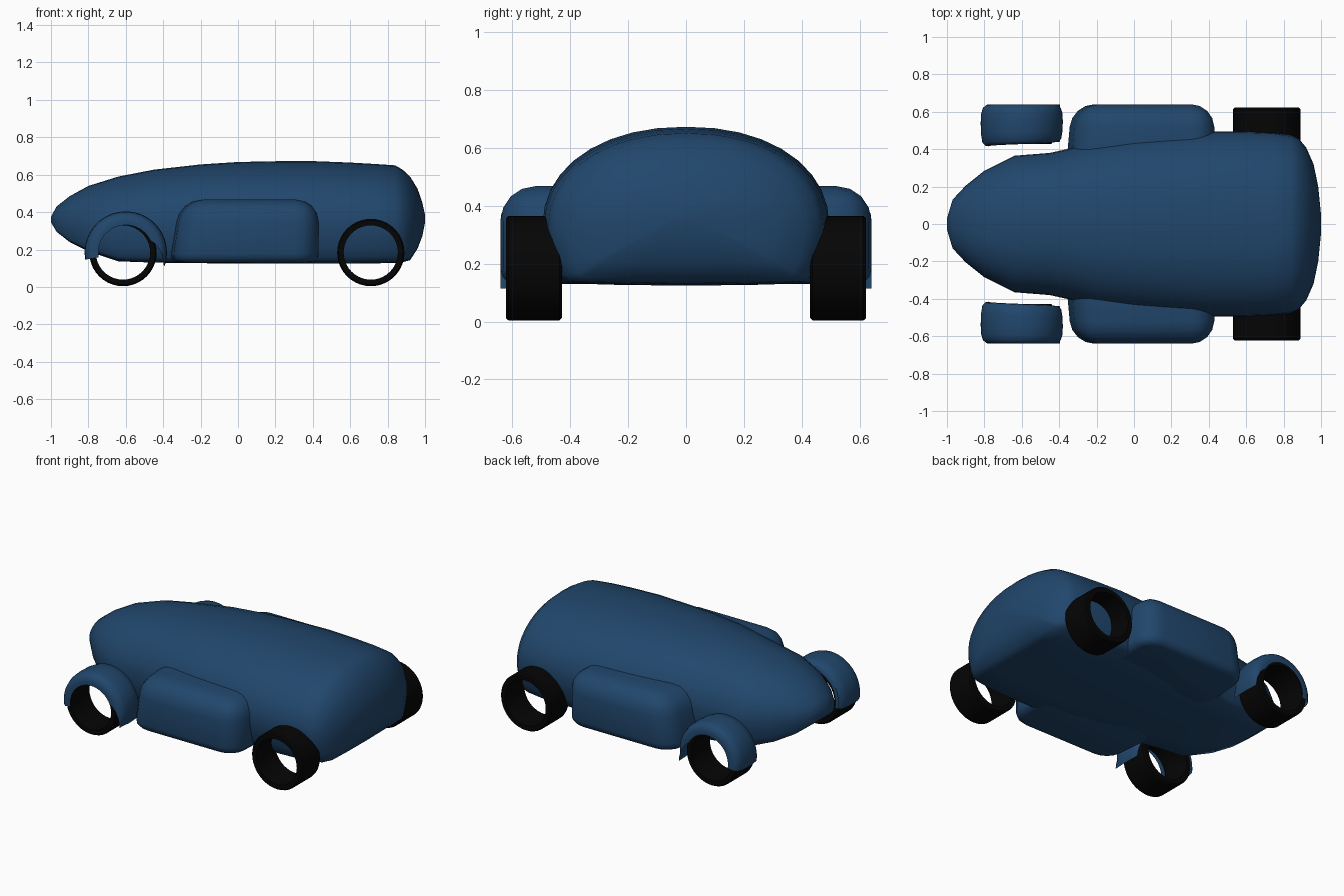
import bpy, bmesh, math
from math import sin, cos, pi, radians

if "Cube" in bpy.data.objects:
    bpy.data.objects.remove(bpy.data.objects["Cube"])


def material(name, rgb):
    m = bpy.data.materials.new(name)
    m.diffuse_color = (*rgb, 1)
    m.use_nodes = True
    m.node_tree.nodes["Principled BSDF"].inputs["Base Color"].default_value = m.diffuse_color
    return m


BLUE = material("body blue", (0.015, 0.062, 0.15))
BLACK = material("tyre black", (0.0015, 0.0015, 0.0015))


def finish(name, bm, mat, angle=40):
    bmesh.ops.recalc_face_normals(bm, faces=bm.faces)
    me = bpy.data.meshes.new(name)
    bm.to_mesh(me)
    bm.free()
    me.materials.append(mat)
    ob = bpy.data.objects.new(name, me)
    bpy.context.collection.objects.link(ob)
    bpy.ops.object.select_all(action='DESELECT')
    ob.select_set(True)
    bpy.context.view_layer.objects.active = ob
    bpy.ops.object.shade_smooth_by_angle(angle=radians(angle))
    return ob


def bridge(bm, rings, close_ring=True, close_path=False):
    """Skin a list of vertex rings with quads."""
    n = len(rings[0])
    pairs = list(zip(rings, rings[1:]))
    if close_path:
        pairs.append((rings[-1], rings[0]))
    for a, b in pairs:
        for i in range(n if close_ring else n - 1):
            j = (i + 1) % n
            bm.faces.new((a[i], a[j], b[j], b[i]))


# Body: loft of domed sections (x, half width, top, bottom)
STATIONS = [
    (-1.0, .03, .375, .345), (-.97, .13, .43, .295), (-.9, .205, .485, .24),
    (-.8, .285, .54, .19), (-.64, .365, .59, .137), (-.45, .38, .627, .13),
    (-.36, .40, .637, .129), (-.2, .44, .655, .127), (0, .465, .668, .125),
    (.2, .48, .672, .124), (.42, .495, .672, .124), (.6, .495, .665, .124),
    (.74, .49, .657, .126), (.84, .475, .65, .129), (.88, .457, .627, .132),
    (.92, .41, .59, .143), (.96, .32, .525, .205), (.985, .2, .452, .27),
    (1.0, .05, .385, .345)]


def body_section(hw, top, bot):
    mid = bot + (top - bot) * 0.38
    pts = []
    for i in range(19):                          # dome over the top
        a = pi * i / 18
        c, s = cos(a), max(sin(a), 0)
        pts.append((math.copysign(abs(c) ** .92, c) * hw, mid + (top - mid) * s ** .95))
    low = [(.985, .3), (.95, .62), (.91, .85), (.86, .96), (.45, .99)]
    left = [(-hw * y, mid - (mid - bot) * d) for y, d in low]
    right = [(-y, z) for y, z in reversed(left)]
    return pts + left + [(0, bot)] + right


bm = bmesh.new()
rings = [[bm.verts.new((x, y, z)) for y, z in body_section(hw, t, b)]
         for x, hw, t, b in STATIONS]
bridge(bm, rings)
bm.faces.new(rings[0])
bm.faces.new(rings[-1])
finish("body", bm, BLUE, 45)


# Side pods: rounded boxes with a raked front
def side_pod(name, side):
    bm = bmesh.new()
    bmesh.ops.create_cube(bm, size=1)
    for v in bm.verts:
        outer, high = v.co.y > 0, v.co.z > 0
        x = .44 if v.co.x > 0 else (-.33 if high else -.38)
        if outer:
            x += -.015 if v.co.x > 0 else .04
        v.co = (x, .64 if outer else .2, .467 if high else .13)
    low = [e for e in bm.edges if all(v.co.z < .2 for v in e.verts)]
    rest = [e for e in bm.edges if e not in low]
    bmesh.ops.bevel(bm, geom=rest, offset=.12, segments=4, profile=.5, affect='EDGES')
    bm.normal_update()
    low = [e for e in bm.edges if all(v.co.z < .135 for v in e.verts)
           and len(e.link_faces) == 2 and e.calc_face_angle() > .5]
    bmesh.ops.bevel(bm, geom=low, offset=.05, segments=3, profile=.5, affect='EDGES')
    for v in bm.verts:                           # mirror after rounding
        v.co.y *= side
    finish(name, bm, BLUE)


# Wheels: open rings with softened shoulders
def wheel(name, x, y):
    prof = [(-.097, .145), (-.097, .172), (-.088, .18),
            (.088, .18), (.097, .172), (.097, .145)]
    bm = bmesh.new()
    rings = []
    for i in range(40):
        a = 2 * pi * i / 40
        rings.append([bm.verts.new((x + r * cos(a), y + w, .184 + r * sin(a)))
                      for w, r in prof])
    bridge(bm, rings, close_path=True)
    finish(name, bm, BLACK)


# Front mudguards: domed shell swept over the wheel
def mudguard(name, side):
    prof = [(.415, .175), (.418, .196), (.435, .211), (.48, .218), (.54, .220),
            (.59, .217), (.62, .208), (.637, .19), (.64, .165), (.64, .147)]
    bm = bmesh.new()
    rings = []
    n = 28
    for i in range(n + 1):
        t = i / n
        a = radians(-19 + 209 * t)
        inset = .025 * (1 - t)                   # tail narrows inward
        ring = []
        for y, r in prof:
            y += inset * (.64 - y) / .22
            if t < .2:                           # tail tapers to a tip
                r = max(r, .155 + .06 * (1 - t / .2))
            ring.append(bm.verts.new((-.6 + r * cos(a), side * y, .184 + r * sin(a))))
        rings.append(ring)
    bridge(bm, rings, close_ring=False)
    finish(name, bm, BLUE)


for side, label in ((-1, "left"), (1, "right")):
    side_pod(label + "_side_pod", side)
    wheel(label + "_front_wheel", -.615, side * .525)
    wheel(label + "_rear_wheel", .71, side * .525)
    mudguard(label + "_mudguard", side)
